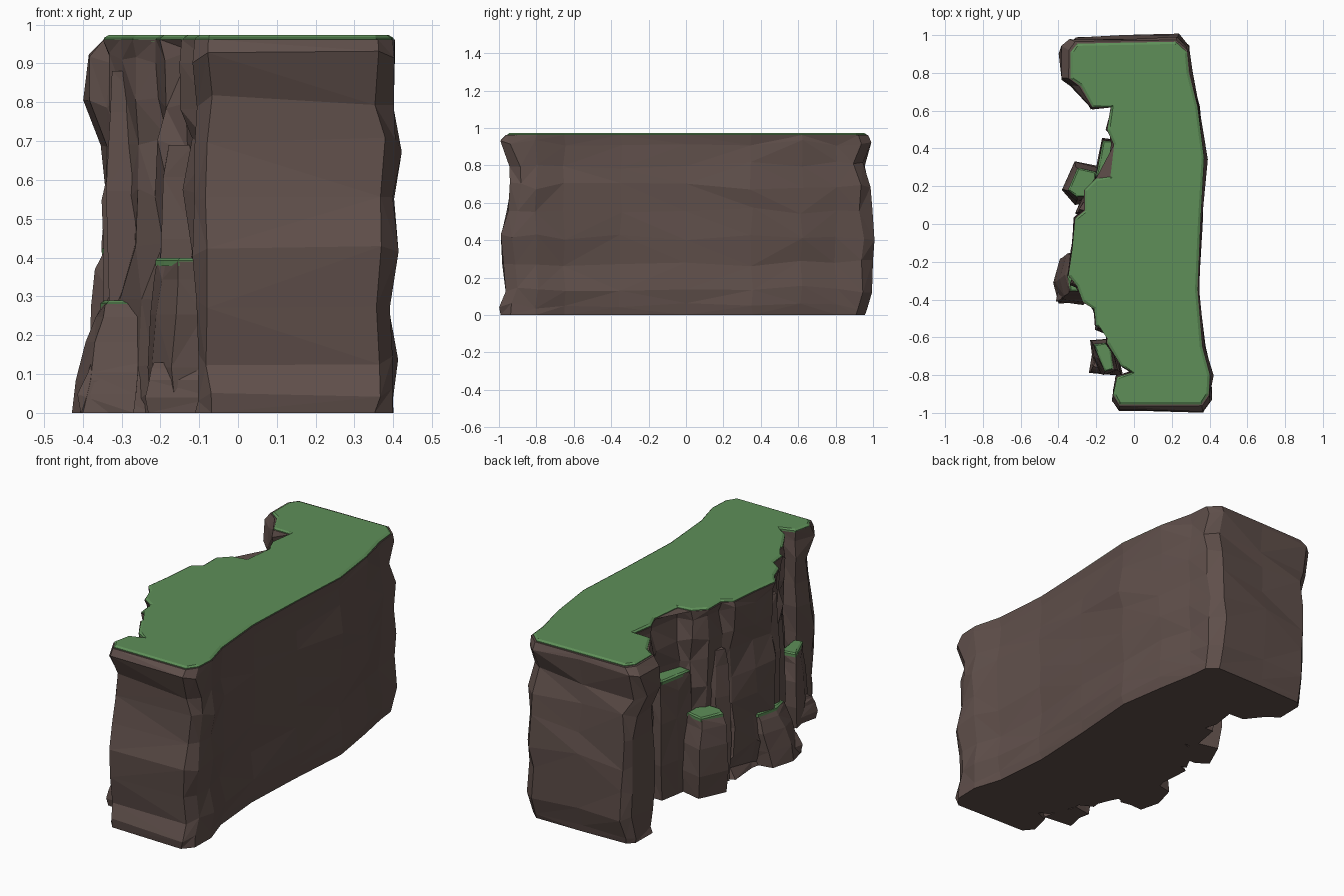
import bpy, bmesh, random
from mathutils import Vector

random.seed(7)


def material(name, color):
    m = bpy.data.materials.new(name)
    m.diffuse_color = (*color, 1)
    return m


ROCK = material("rock", (0.115, 0.078, 0.069))
GRASS = material("grass", (0.112, 0.275, 0.098))


def loft(name, rings, mat):
    # skin closed rings of equal length, cap both ends, keep flat triangles
    bm = bmesh.new()
    loops = [[bm.verts.new(p) for p in ring] for ring in rings]
    n = len(loops[0])
    for a, b in zip(loops, loops[1:]):
        for i in range(n):
            j = (i + 1) % n
            if random.random() < 0.5:
                bm.faces.new((a[i], a[j], b[j]))
                bm.faces.new((a[i], b[j], b[i]))
            else:
                bm.faces.new((a[i], a[j], b[i]))
                bm.faces.new((a[j], b[j], b[i]))
    caps = [bm.faces.new(loops[0][::-1]), bm.faces.new(loops[-1])]
    bmesh.ops.triangulate(bm, faces=caps)
    bmesh.ops.recalc_face_normals(bm, faces=bm.faces)
    mesh = bpy.data.meshes.new(name)
    bm.to_mesh(mesh)
    bm.free()
    mesh.materials.append(mat)
    ob = bpy.data.objects.new(name, mesh)
    bpy.context.collection.objects.link(ob)
    return ob


def normals(pts):
    # outward direction at each point of a counterclockwise outline
    out = []
    for i in range(len(pts)):
        t = Vector(pts[(i + 1) % len(pts)]) - Vector(pts[i - 1])
        out.append(Vector((t.y, -t.x)).normalized())
    return out


def offset(pts, d, z):
    return [(p[0] + n.x * d, p[1] + n.y * d, z) for p, n in zip(pts, normals(pts))]


# plan of the plateau, counterclockwise from the front right corner
OUTLINE = [
    (0.355, -0.955), (0.395, -0.90), (0.40, -0.80), (0.36, -0.65), (0.335, -0.35),
    (0.35, 0.0), (0.37, 0.35), (0.335, 0.62), (0.29, 0.80), (0.28, 0.91), (0.22, 0.965),
    (-0.05, 0.96), (-0.30, 0.955), (-0.335, 0.91), (-0.335, 0.77), (-0.28, 0.73),
    (-0.22, 0.62), (-0.12, 0.62), (-0.14, 0.50), (-0.105, 0.42), (-0.125, 0.25),
    (-0.20, 0.24), (-0.26, 0.18), (-0.26, 0.07), (-0.31, 0.03), (-0.325, -0.13),
    (-0.345, -0.27), (-0.30, -0.33), (-0.27, -0.41), (-0.21, -0.45), (-0.20, -0.54),
    (-0.14, -0.56), (-0.14, -0.63), (-0.07, -0.75), (-0.01, -0.785), (-0.09, -0.81),
    (-0.11, -0.90), (-0.075, -0.955)]

# strata: height, bulge of front end, back end, right side, back left corner
LEVELS = [
    (0.00, 0.030, 0.000, 0.000, 0.00), (0.045, 0.040, 0.010, 0.005, 0.00),
    (0.14, 0.010, 0.035, 0.012, 0.00), (0.28, 0.020, 0.035, -0.005, 0.01),
    (0.42, 0.030, 0.035, 0.010, 0.01), (0.56, 0.000, 0.025, 0.005, 0.01),
    (0.69, -0.020, 0.018, 0.016, 0.01), (0.80, -0.020, -0.010, 0.003, 0.055),
    (0.92, 0.032, 0.025, 0.000, 0.045), (0.962, 0.008, 0.010, 0.004, 0.012)]

rings = []
norm = normals(OUTLINE)
for z, front, back, right, corner in LEVELS:
    ring = []
    last = z > 0.95
    for (x, y), n in zip(OUTLINE, norm):
        j = 0.002 if last else 0.009
        px, py = x + random.uniform(-j, j), y + random.uniform(-j, j)
        pz = z if last or z == 0 else z + random.uniform(-0.02, 0.02)
        if y < -0.88:
            py -= front
        elif y > 0.88:
            py += back
        if x > 0.2:
            px += right
        elif abs(y) < 0.7:
            # broken face: mostly cut back below the turf edge
            d = 0.004 if last else random.uniform(-0.030, 0.012)
            px, py = px + n.x * d, py + n.y * d
        if x < -0.25 and y > 0.7:
            px -= corner
        ring.append((px, py, pz))
    rings.append(ring)
loft("cliff_body", rings, ROCK)

# turf cap with a bevelled rim
loft("grass_top", [offset(OUTLINE, 0.000, 0.957), offset(OUTLINE, 0.000, 0.966),
                   offset(OUTLINE, -0.012, 0.973)], GRASS)


def ledge(name, pts, top, flare=0.0, lean=(0, 0), shrink=0.0, turf=True):
    # a rock buttress on the broken face: base shifted by lean, top drawn in by shrink
    body = []
    steps = ((0, 1, 0), (0.3, 0.75, 0.012), (0.65, 0.35, 0.006), (0.88, 0.1, -shrink / 2), (1, 0, -shrink))
    for f, k, d in steps:
        body.append([(x + lean[0] * k + random.uniform(-.008, .008),
                      y + lean[1] * k + random.uniform(-.008, .008), z)
                     for x, y, z in offset(pts, d + flare * k, f * top)])
    loft(name, body, ROCK)
    if turf:
        loft(name + "_grass", [offset(pts, -shrink, top - 0.012), offset(pts, -shrink, top + 0.003),
                               offset(pts, -shrink - 0.01, top + 0.009)], GRASS)


ledge("ledge_tall", [(-0.08, 0.24), (-0.08, 0.44), (-0.165, 0.44), (-0.185, 0.34), (-0.20, 0.25)], 0.64)
ledge("ledge_middle", [(-0.18, 0.13), (-0.18, 0.29), (-0.31, 0.32), (-0.375, 0.18), (-0.31, 0.12)],
      0.42, 0.0, (0.01, 0), 0.025)
ledge("ledge_low", [(-0.18, -0.36), (-0.18, -0.11), (-0.33, -0.15), (-0.36, -0.27), (-0.34, -0.36)],
      0.28, 0.01, (-0.05, -0.045), 0.006)
ledge("ledge_front", [(-0.10, -0.77), (-0.12, -0.62), (-0.22, -0.63), (-0.20, -0.70), (-0.16, -0.79)],
      0.39, 0.005, (0, 0), 0.01)

# bare stones at the foot and ribs on the face
ledge("foot_stone", [(-0.25, -0.40), (-0.26, -0.30), (-0.36, -0.29), (-0.375, -0.38)],
      0.16, 0.01, (-0.03, -0.015), 0.02, False)
ledge("front_foot_stone", [(-0.07, -0.79), (-0.10, -0.66), (-0.20, -0.68), (-0.225, -0.77)],
      0.13, 0.01, (0, 0), 0.02, False)
ledge("front_rib", [(-0.10, -0.60), (-0.10, -0.47), (-0.19, -0.47), (-0.20, -0.56)], 0.69, 0, (0, 0), 0.02, False)
ledge("middle_rib", [(-0.20, 0.04), (-0.20, 0.16), (-0.27, 0.13), (-0.31, 0.06)], 0.72, 0, (0, 0), 0.02, False)
ledge("low_rib", [(-0.22, -0.36), (-0.22, -0.24), (-0.31, -0.25), (-0.33, -0.32)], 0.88, 0, (0, 0), 0.01, False)
